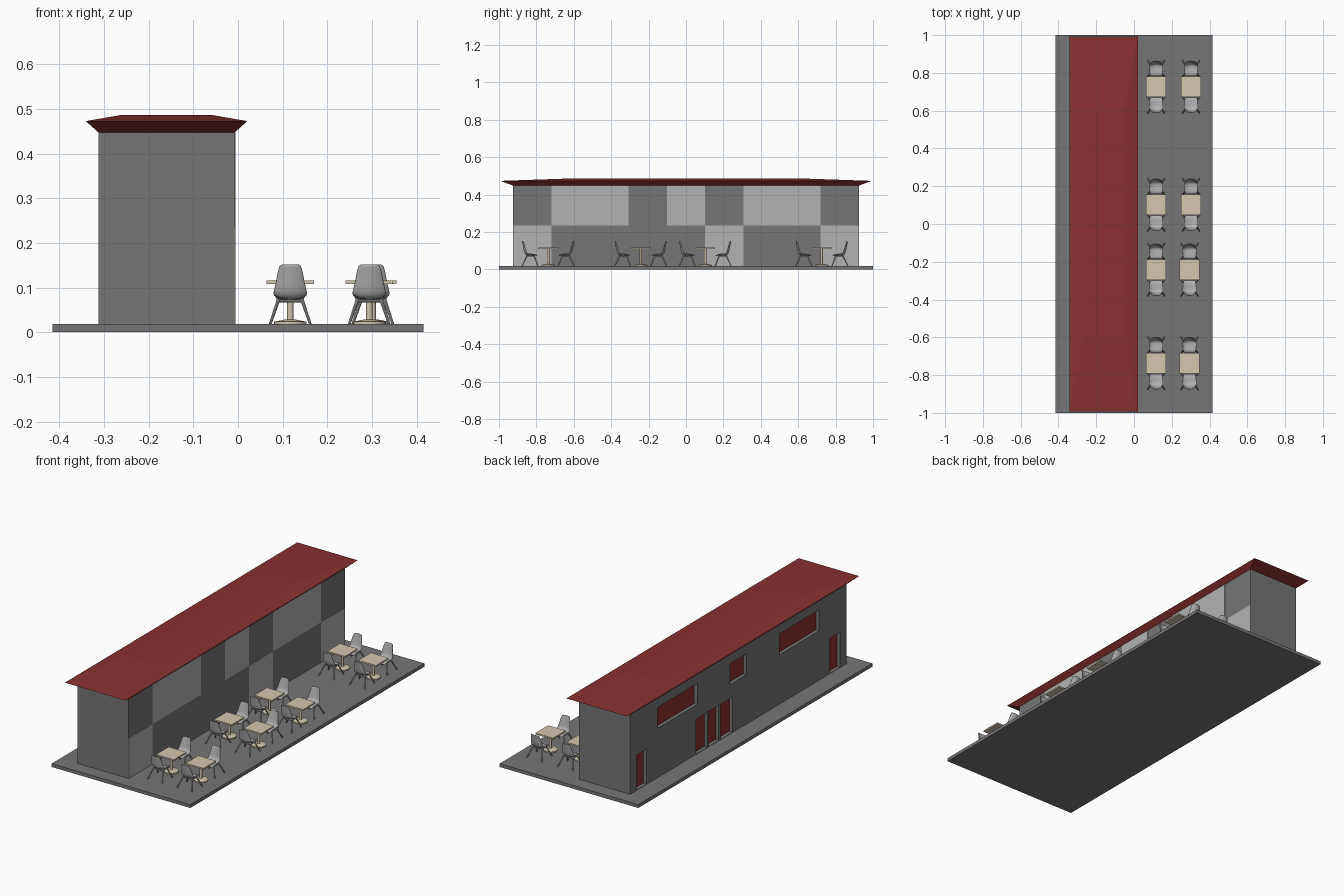
import bpy, bmesh
from mathutils import Vector

if "Cube" in bpy.data.objects:
    bpy.data.objects.remove(bpy.data.objects["Cube"])


def material(name, rgb):
    m = bpy.data.materials.new(name)
    m.diffuse_color = (*rgb, 1)
    m.use_nodes = True
    m.node_tree.nodes["Principled BSDF"].inputs["Base Color"].default_value = m.diffuse_color
    return m


DARK = material("dark_grey", (0.18, 0.18, 0.18))
RED = material("dark_red", (0.25, 0.03, 0.03))
TAN = material("pale_wood", (0.66, 0.57, 0.43))
PALE = material("pale_grey", (0.45, 0.45, 0.45))


def finish(name, bm, mat=None):
    bmesh.ops.recalc_face_normals(bm, faces=bm.faces)
    me = bpy.data.meshes.new(name)
    bm.to_mesh(me)
    bm.free()
    ob = bpy.data.objects.new(name, me)
    bpy.context.collection.objects.link(ob)
    if mat:
        me.materials.append(mat)
    return ob


def add_box(bm, x, y, z):
    vs = bmesh.ops.create_cube(bm, size=1)["verts"]
    for v in vs:
        v.co = Vector([(r[0] + r[1]) / 2 + c * (r[1] - r[0]) for c, r in zip(v.co, (x, y, z))])


def box(name, x, y, z, mat=None):
    bm = bmesh.new()
    add_box(bm, x, y, z)
    return finish(name, bm, mat)


def add_rod(bm, a, b, r1, r2, sides=12):
    a, b = Vector(a), Vector(b)
    d = b - a
    vs = bmesh.ops.create_cone(bm, cap_ends=True, segments=sides, radius1=r1,
                               radius2=r2, depth=d.length)["verts"]
    q = Vector((0, 0, 1)).rotation_difference(d)
    for v in vs:
        v.co = q @ v.co + (a + b) / 2


# Ground slab and building body
G = 0.018
X0, X1 = -0.313, -0.007
box("ground_slab", (-0.415, 0.415), (-1, 1), (0, G), DARK)
body = box("building_walls", (X0, X1), (-0.925, 0.925), (G, 0.448), DARK)

# Recessed windows and doors along the left wall: (y range, z range)
D = 0.022
openings = {
    "window_a": ((0.35, 0.69), (0.285, 0.398)),
    "window_b": ((-0.07, 0.07), (0.285, 0.398)),
    "window_c": ((-0.69, -0.35), (0.285, 0.398)),
    "door_a": ((0.785, 0.87), (G + 0.002, 0.21)),
    "door_b": ((-0.87, -0.785), (G + 0.002, 0.21)),
    "entrance": ((0.05, 0.36), (G + 0.002, 0.21)),
}
bm = bmesh.new()
for yr, zr in openings.values():
    add_box(bm, (X0 - 0.05, X0 + D), yr, zr)
cutter = finish("opening_cutter", bm)
cutter.hide_render = True
mod = body.modifiers.new("openings", "BOOLEAN")
mod.object, mod.solver = cutter, "EXACT"
bpy.context.view_layer.objects.active = body
bpy.ops.object.modifier_apply(modifier=mod.name)
bpy.data.objects.remove(cutter)
for name, (yr, zr) in openings.items():
    box(name + "_panel", (X0 + D - 0.003, X0 + D + 0.001), yr, zr, RED)

# Entrance mullions
for y in (0.155, 0.255):
    box("entrance_mullion", (X0 + 0.004, X0 + D), (y - 0.008, y + 0.008), (G + 0.002, 0.21), DARK)

# Pale facade panels on the right wall
upper, lower = (0.235, 0.448), (G, 0.235)
for yr, zr in (((-0.72, -0.307), upper), ((-0.102, 0.102), upper), ((0.307, 0.72), upper),
               ((-0.925, -0.72), lower), ((0.102, 0.307), lower), ((0.72, 0.925), lower)):
    box("facade_panel", (X1 - 0.001, X1 + 0.001), yr, zr, PALE)

# Flared roof with a shallow hipped top
bm = bmesh.new()
rings = []
for hx, hy, z in ((0.153, 0.925, 0.448), (0.181, 0.993, 0.473), (0.10, 0.59, 0.487)):
    rings.append([bm.verts.new((-0.16 + sx * hx, sy * hy, z))
                  for sx, sy in ((-1, -1), (1, -1), (1, 1), (-1, 1))])
for a, b in zip(rings, rings[1:]):
    for i in range(4):
        j = (i + 1) % 4
        bm.faces.new((a[i], a[j], b[j], b[i]))
bm.faces.new(rings[0])
bm.faces.new(rings[-1])
finish("roof", bm, RED)


def build_table():
    bm = bmesh.new()
    add_box(bm, (-0.053, 0.053), (-0.054, 0.054), (0.108, 0.116))
    add_rod(bm, (0, 0, 0.022), (0, 0, 0.109), 0.007, 0.007, 16)
    add_rod(bm, (0, 0, G), (0, 0, 0.024), 0.036, 0.036, 24)
    add_rod(bm, (0, 0, 0.024), (0, 0, 0.029), 0.034, 0.009, 24)
    return finish("table", bm, TAN)


def build_shell():
    # moulded seat and back: y, z, half width, side curl in y and z
    prof = [(0.056, 0.070, 0.029, 0, 0.001), (0.064, 0.077, 0.034, 0, 0.004),
            (0.088, 0.075, 0.037, 0, 0.009), (0.110, 0.074, 0.038, -0.003, 0.012),
            (0.123, 0.081, 0.038, -0.010, 0.008), (0.129, 0.100, 0.035, -0.012, 0),
            (0.133, 0.125, 0.030, -0.009, 0), (0.137, 0.146, 0.026, -0.006, 0),
            (0.138, 0.152, 0.021, -0.004, 0)]
    us = [i / 4 for i in range(-4, 5)]
    bm = bmesh.new()
    rows = [[bm.verts.new((u * w, y + cy * u * u, z + cz * abs(u) ** 3)) for u in us]
            for y, z, w, cy, cz in prof]
    for a, b in zip(rows, rows[1:]):
        for i in range(len(us) - 1):
            bm.faces.new((a[i], a[i + 1], b[i + 1], b[i]))
    ob = finish("chair_shell", bm, PALE)
    for p in ob.data.polygons:
        p.use_smooth = True
    s = ob.modifiers.new("thickness", "SOLIDIFY")
    s.thickness, s.offset = 0.003, 0
    ob.modifiers.new("smooth", "SUBSURF").levels = 1
    ob.modifiers["smooth"].render_levels = 1
    return ob


def build_legs():
    bm = bmesh.new()
    for s in (-1, 1):
        for ty, fy in ((0.076, 0.054), (0.112, 0.139)):
            add_rod(bm, (s * 0.045, fy, G), (s * 0.026, ty, 0.074), 0.003, 0.0042, 10)
        add_rod(bm, (s * 0.027, 0.072, 0.071), (s * 0.027, 0.116, 0.071), 0.003, 0.003, 8)
    for y in (0.076, 0.112):
        add_rod(bm, (-0.027, y, 0.070), (0.027, y, 0.070), 0.003, 0.003, 8)
    return finish("chair_legs", bm, PALE)


# Dining sets: one table with two facing chairs, repeated in two columns
table, shell, legs = build_table(), build_shell(), build_legs()


def place(src, x, y, turn):
    ob = src.copy()
    ob.location = (x, y, 0)
    ob.rotation_euler = (0, 0, turn)
    bpy.context.collection.objects.link(ob)


for y, col2 in ((0.726, 0.302), (0.102, 0.302), (-0.242, 0.294), (-0.737, 0.294)):
    for x in (0.117, col2):
        place(table, x, y, 0)
        for turn in (0, 3.14159265):
            place(shell, x, y, turn)
            place(legs, x, y, turn)
for ob in (table, shell, legs):
    bpy.data.objects.remove(ob)
